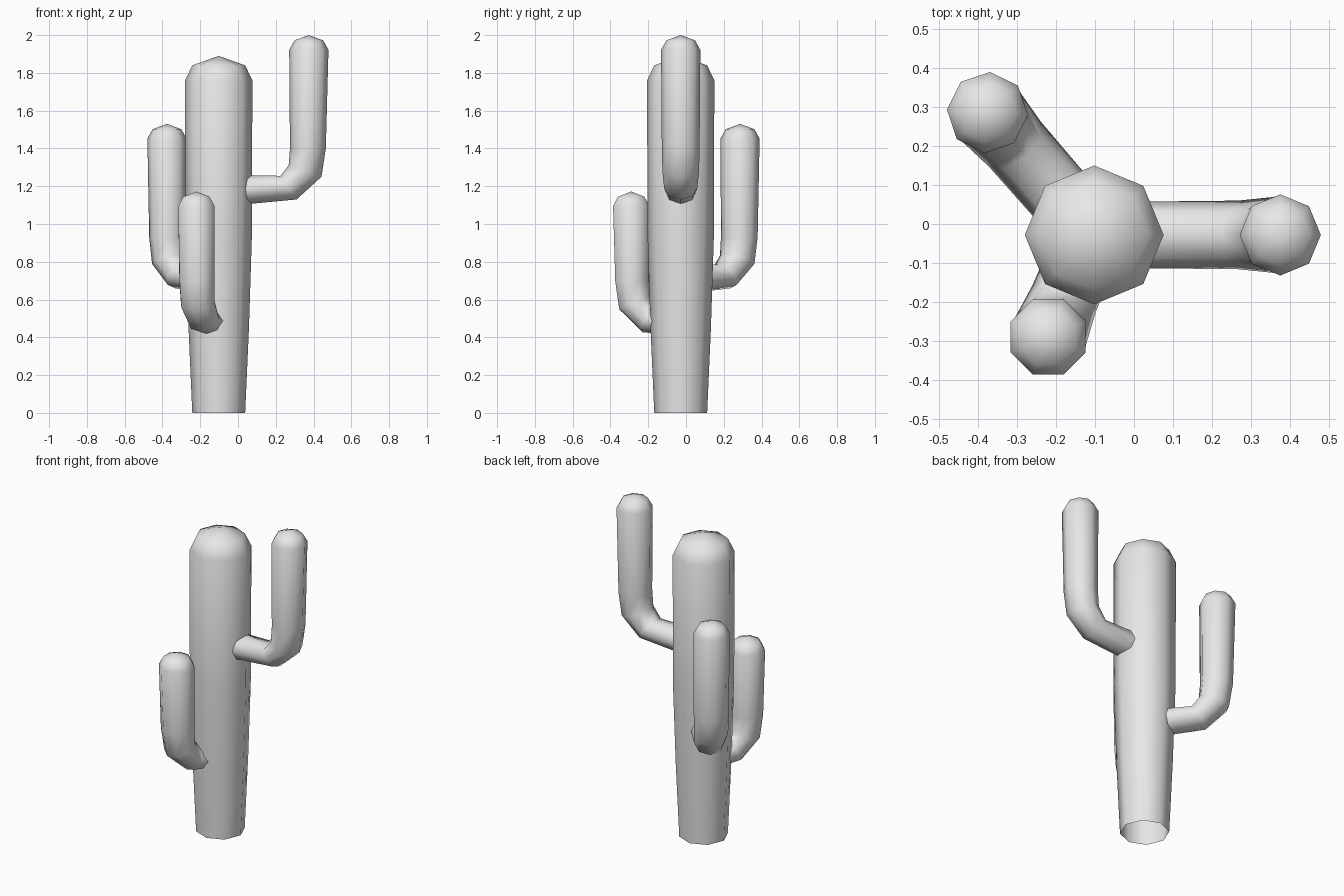
import bpy, bmesh, math
from mathutils import Matrix

if "Cube" in bpy.data.objects:
    bpy.data.objects.remove(bpy.data.objects["Cube"], do_unlink=True)

SIDES = 8
GREY = (0.8, 0.8, 0.8, 1)
mat = bpy.data.materials.new("plain grey")
mat.use_nodes = True
mat.diffuse_color = GREY
mat.node_tree.nodes["Principled BSDF"].inputs["Base Color"].default_value = GREY


def tube(name, rings, apex, location, angle=0):
    """Loft octagonal rings (inner point, outer point, side radius) to a pole."""
    bm = bmesh.new()
    loops = []
    for (u0, z0), (u1, z1), side in rings:
        loop = []
        for i in range(SIDES):
            a = math.tau * i / SIDES
            t = (1 + math.cos(a)) / 2
            loop.append(bm.verts.new((u0 + (u1 - u0) * t, side * math.sin(a), z0 + (z1 - z0) * t)))
        loops.append(loop)
    for low, high in zip(loops, loops[1:]):
        for i in range(SIDES):
            j = (i + 1) % SIDES
            bm.faces.new((low[i], low[j], high[j], high[i]))
    pole = bm.verts.new((0, 0, apex))
    for i in range(SIDES):
        bm.faces.new((loops[-1][i], loops[-1][(i + 1) % SIDES], pole))
    bm.transform(Matrix.Rotation(math.radians(angle), 4, "Z"))
    bmesh.ops.recalc_face_normals(bm, faces=bm.faces)
    mesh = bpy.data.meshes.new(name)
    bm.to_mesh(mesh)
    bm.free()
    mesh.materials.append(mat)
    mesh.shade_smooth()
    obj = bpy.data.objects.new(name, mesh)
    obj.location = location
    bpy.context.collection.objects.link(obj)
    return obj


def flat_ring(z, r):
    return ((-r, z), (r, z), r)


def arm(name, tip, angle, shorten=0):
    """Arm bent upward, measured from its tip; shorten trims the upright part."""
    s = shorten
    bend = [
        ((-0.38, s - 0.74), (-0.38, s - 0.9), 0.085),
        ((-0.15, s - 0.745), (-0.065, s - 0.87), 0.088),
        ((-0.107, s - 0.69), (0.067, s - 0.75), 0.097),
        ((-0.1, s - 0.6), (0.09, s - 0.6), 0.1),
    ]
    tube(name, bend + [flat_ring(-0.078, 0.104), flat_ring(-0.028, 0.076)], 0, tip, angle)


# Trunk, open underneath, with a domed top
trunk = [(0, 0.14), (0.45, 0.16), (0.95, 0.176), (1.76, 0.178), (1.84, 0.14)]
tube("trunk", [flat_ring(z, r) for z, r in trunk], 1.89, (-0.102, -0.028, 0))

# Three arms around the trunk
arm("left_arm", (0.375, -0.028, 2.0), 0)
arm("back_arm", (-0.376, 0.286, 1.53), 131)
arm("front_arm", (-0.22, -0.29, 1.172), 247.5, shorten=0.125)
